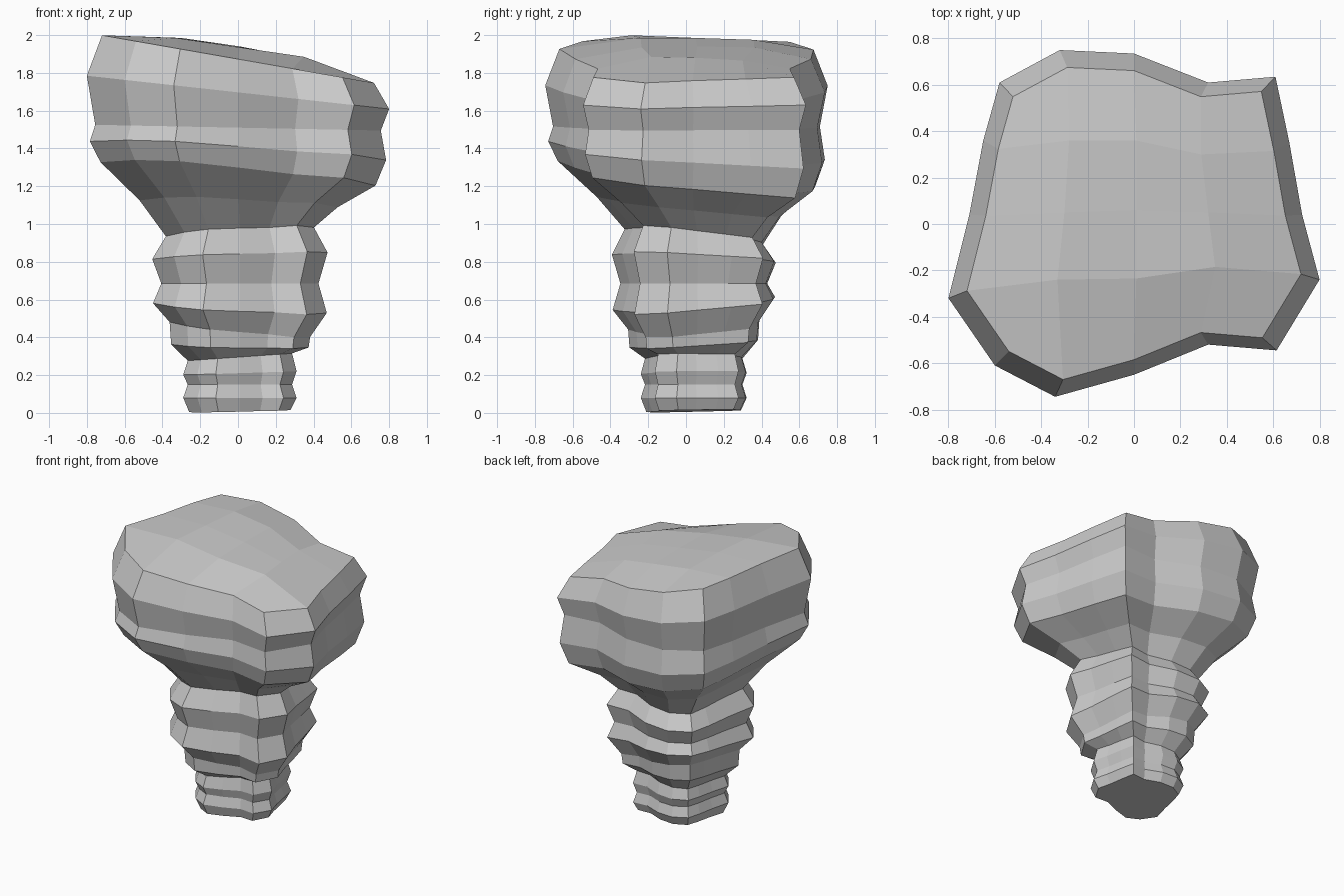
import bpy, bmesh

if "Cube" in bpy.data.objects:
    bpy.data.objects.remove(bpy.data.objects["Cube"])

# Shared rock outline (16 corners, counter-clockwise from the front left corner)
OUTLINE = [(-.60, -.61), (-.34, -.745), (0, -.65), (.32, -.52), (.615, -.545),
           (.80, -.24), (.725, .04), (.67, .35), (.61, .635),
           (.32, .61), (0, .735), (-.32, .75), (-.58, .61),
           (-.65, .36), (-.71, .04), (-.80, -.32)]

# Strata from bottom to top: scale, height, tilt along x, tilt along y
RINGS = [(.335, .01, .02, .02), (.375, .08, 0, 0), (.345, .15, 0, 0),
         (.375, .212, .03, .01), (.345, .295, .07, 0), (.455, .36, -.025, .06),
         (.465, .45, -.11, .08), (.575, .565, -.06, .08), (.52, .685, 0, 0),
         (.58, .825, .04, -.05), (.49, .947, .065, -.11), (.655, 1.09, -.03, -.10),
         (.91, 1.24, -.08, -.10), (.98, 1.37, -.06, -.065), (.945, 1.51, -.02, 0),
         (1.0, 1.697, -.11, 0), (.9, 1.873, -.175, 0)]

# Inner points of the gently domed top, front row to back row
DOME = [[(-.33, -.24, 1.985), (.01, -.235, 1.935), (.35, -.185, 1.885)],
        [(-.30, .05, 1.985), (.01, .06, 1.94), (.32, .05, 1.88)],
        [(-.28, .36, 1.975), (.01, .36, 1.935), (.29, .30, 1.865)]]

bm = bmesh.new()


def add_ring(scale, height, tilt_x, tilt_y):
    # the narrow neck sits slightly behind the head
    ox, oy = (.01, .04) if scale < .6 else (.003, .015) if scale < .7 else (0, 0)
    ring = []
    for px, py in OUTLINE:
        x, y = px * scale + ox, py * scale + oy
        ring.append(bm.verts.new((x, y, height + tilt_x * x + tilt_y * y)))
    return ring


# Sides
rings = [add_ring(*r) for r in RINGS]
n = len(OUTLINE)
for low, high in zip(rings, rings[1:]):
    for i in range(n):
        j = (i + 1) % n
        bm.faces.new((low[i], low[j], high[j], high[i]))

# Base
bm.faces.new(rings[0][::-1])

# Top, a 4 x 4 patch of quads inside the rim
rim = rings[-1]
inner = [[bm.verts.new(p) for p in row] for row in DOME]
grid = [rim[0:5]]
for k in range(3):
    grid.append([rim[15 - k]] + inner[k] + [rim[5 + k]])
grid.append(rim[12:7:-1])
for a, b in zip(grid, grid[1:]):
    for i in range(4):
        bm.faces.new((a[i], a[i + 1], b[i + 1], b[i]))

bmesh.ops.recalc_face_normals(bm, faces=bm.faces[:])
mesh = bpy.data.meshes.new("rock_pillar")
bm.to_mesh(mesh)
bm.free()
pillar = bpy.data.objects.new("rock_pillar", mesh)
bpy.context.collection.objects.link(pillar)
